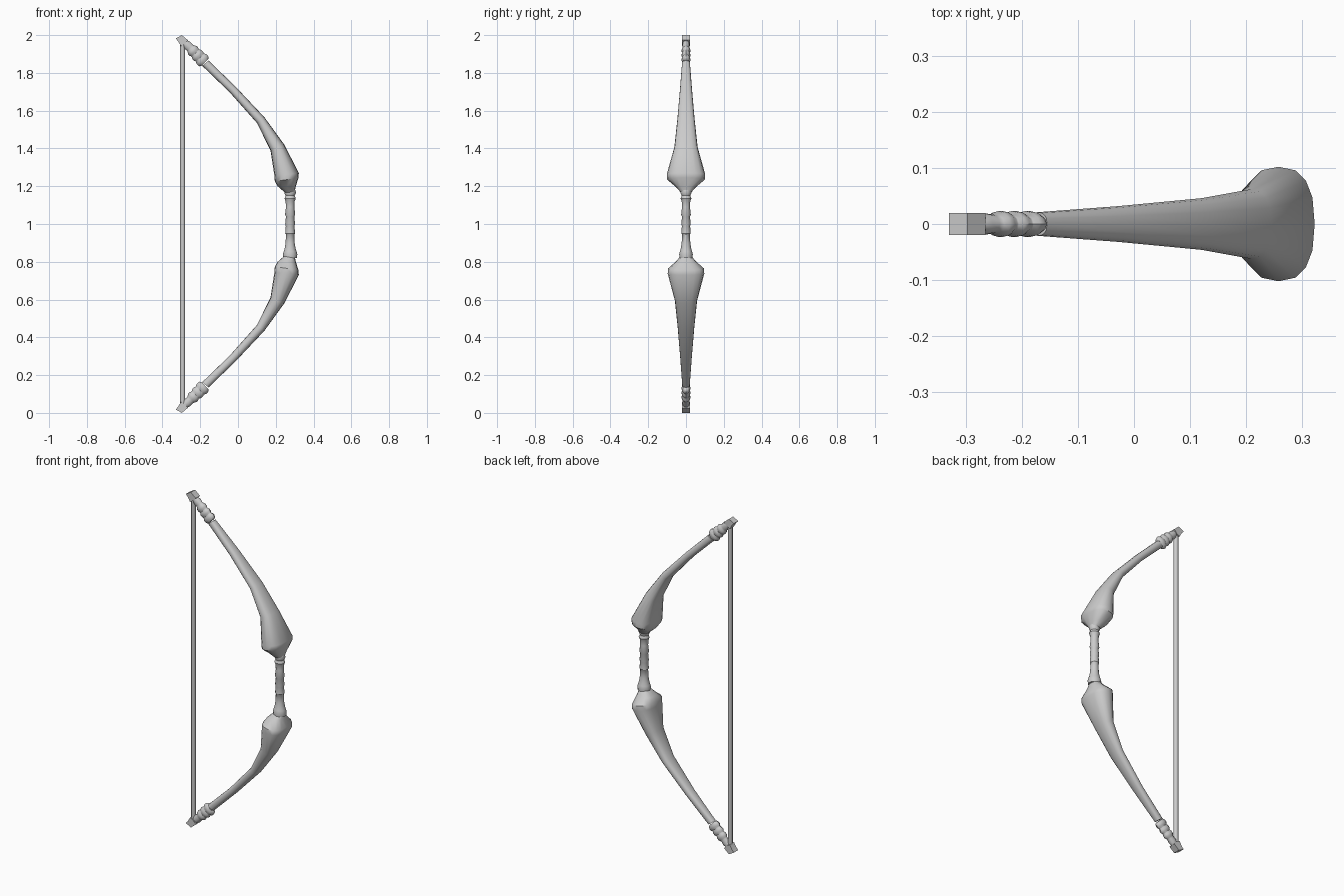
import bpy, bmesh, math
from mathutils import Vector

cube = bpy.data.objects.get("Cube")
if cube:
    bpy.data.objects.remove(cube)

grey = bpy.data.materials.new("pale_grey")
grey.use_nodes = True
grey.diffuse_color = (0.6, 0.6, 0.6, 1)
grey.node_tree.nodes["Principled BSDF"].inputs["Base Color"].default_value = grey.diffuse_color


def finish(name, bm, angle):
    bmesh.ops.recalc_face_normals(bm, faces=bm.faces)
    mesh = bpy.data.meshes.new(name)
    bm.to_mesh(mesh)
    bm.free()
    obj = bpy.data.objects.new(name, mesh)
    bpy.context.collection.objects.link(obj)
    mesh.materials.append(grey)
    bpy.ops.object.select_all(action="DESELECT")
    obj.select_set(True)
    bpy.context.view_layer.objects.active = obj
    bpy.ops.object.shade_smooth_by_angle(angle=math.radians(angle))
    return obj


def soft(v, power):
    return math.copysign(abs(v) ** power, v)


def loft(name, rings, sides=12, power=1.0, flip=False, angle=40):
    """Skin rings given as (inner xz, outer xz, half depth)."""
    bm = bmesh.new()
    loops = []
    for inner, outer, depth in rings:
        a, b = Vector((inner[0], 0, inner[1])), Vector((outer[0], 0, outer[1]))
        loop = []
        for i in range(sides):
            t = math.tau * i / sides
            p = (a + b) / 2 + (b - a) / 2 * soft(math.cos(t), power)
            p.y = depth * soft(math.sin(t), power)
            if flip:
                p.z = 2 - p.z
            loop.append(bm.verts.new(p))
        loops.append(loop)
    for lo, hi in zip(loops, loops[1:]):
        for i in range(sides):
            j = (i + 1) % sides
            bm.faces.new((lo[i], lo[j], hi[j], hi[i]))
    bm.faces.new(loops[0])
    bm.faces.new(loops[-1])
    return finish(name, bm, angle)


def turned(start, end, profile):
    """Rings along a line from (fraction, in-plane radius, half depth)."""
    s, e = Vector(start), Vector(end)
    d = (e - s).normalized()
    side = Vector((d.y, -d.x))
    return [(s.lerp(e, f) - side * r, s.lerp(e, f) + side * r, y) for f, r, y in profile]


# Limb outline: belly edge, back edge, half depth
limb = [
    ((0.25, 1.165), (0.30, 1.17), 0.028),
    ((0.21, 1.20), (0.305, 1.195), 0.055),
    ((0.195, 1.225), (0.32, 1.245), 0.10),
    ((0.193, 1.255), (0.322, 1.27), 0.102),
    ((0.172, 1.39), (0.245, 1.42), 0.062),
    ((0.10, 1.535), (0.14, 1.565), 0.046),
    ((-0.045, 1.698), (-0.008, 1.722), 0.032),
    ((-0.19, 1.838), (-0.155, 1.865), 0.021),
]

# Bound limb end: three ridges, then a narrow neck
ridge_profile = [(0, 0.024, 0.018)]
for start, r in ((0.03, 0.037), (0.25, 0.034), (0.47, 0.031)):
    ridge_profile += [(start, r - 0.004, 0.019), (start + 0.06, r, 0.023),
                      (start + 0.14, r, 0.023), (start + 0.2, r - 0.006, 0.018)]
ridge_profile += [(0.72, 0.022, 0.017), (0.85, 0.024, 0.020), (1, 0.016, 0.014)]
binding = turned((-0.175, 1.855), (-0.285, 1.963), ridge_profile)

# Nock outline in the xz plane
nock = [(-0.33, 1.982), (-0.297, 2.0), (-0.265, 1.973), (-0.282, 1.953), (-0.303, 1.942), (-0.316, 1.966)]

for label, flip in (("upper", False), ("lower", True)):
    scale = 0.95 if flip else 1
    loft(label + "_limb", [(a, b, d * scale) for a, b, d in limb], 16, 0.8, flip)
    loft(label + "_binding", binding, 12, 1.0, flip)
    bm = bmesh.new()
    face = bm.faces.new([bm.verts.new((x, -0.02, 2 - z if flip else z)) for x, z in nock])
    new = bmesh.ops.extrude_face_region(bm, geom=[face])["geom"]
    bmesh.ops.translate(bm, vec=(0, 0.04, 0), verts=[g for g in new if isinstance(g, bmesh.types.BMVert)])
    finish(label + "_nock", bm, 20)

# Wrapped grip with a collar at each end: height, radius
grip = [(0.82, 0.036), (0.84, 0.038), (0.855, 0.034), (0.87, 0.029), (0.90, 0.024),
        (0.945, 0.022), (0.95, 0.026), (0.99, 0.023), (1.0, 0.026), (1.04, 0.022),
        (1.05, 0.027), (1.09, 0.022), (1.12, 0.024), (1.135, 0.030), (1.15, 0.024),
        (1.165, 0.031), (1.18, 0.028)]
loft("grip", [((0.276 - r, z), (0.276 + r, z), r * 0.95) for z, r in grip])

# Bowstring
loft("bowstring", [((-0.306, z), (-0.28, z), 0.013) for z in (0.035, 1.965)], 10)
